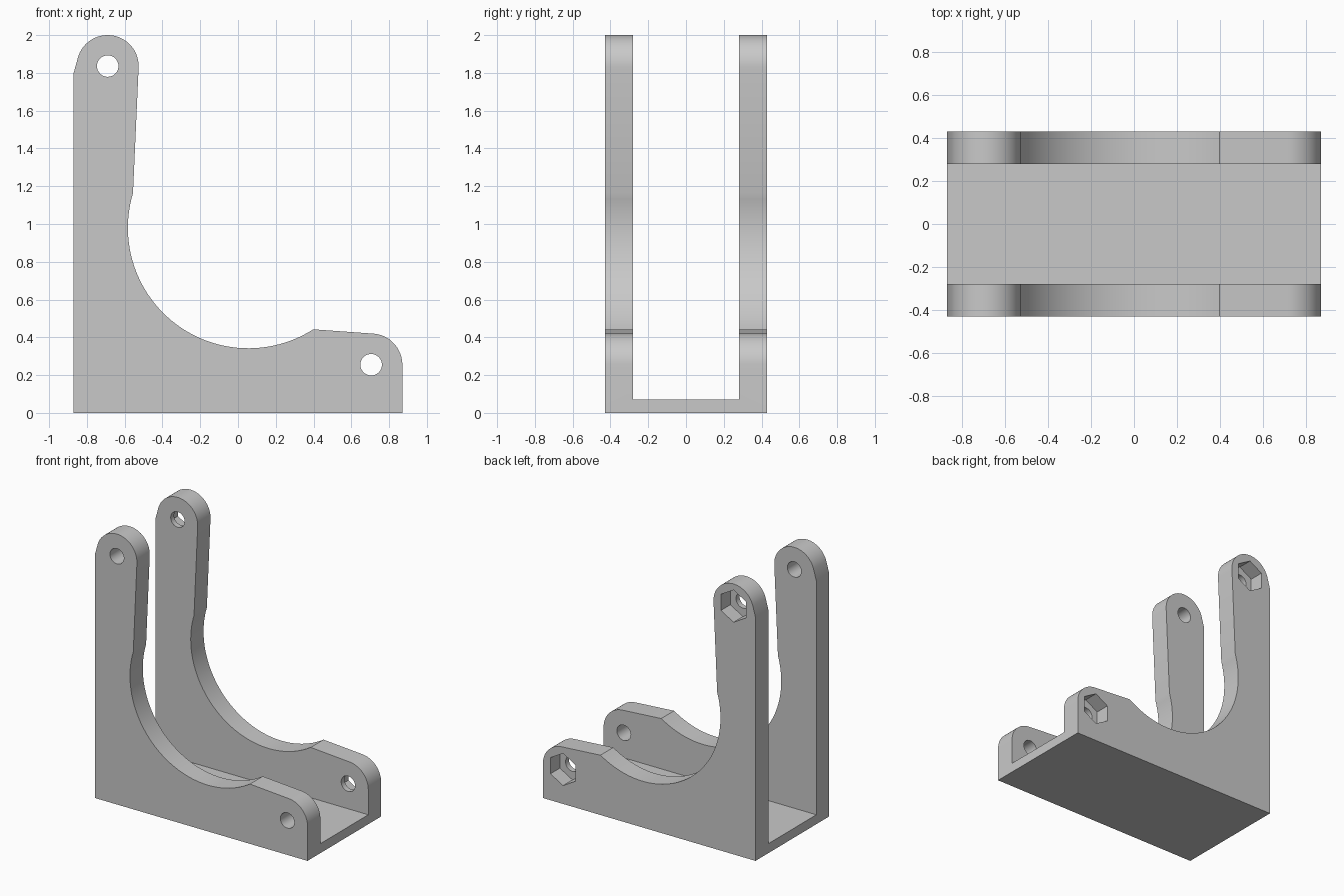
import bpy, bmesh
from math import radians, sin, cos, atan2, tau
from mathutils import Vector

cube = bpy.data.objects.get("Cube")
if cube:
    bpy.data.objects.remove(cube, do_unlink=True)

HALF_LEN, HALF_WIDTH = 0.87, 0.43
INNER, FLOOR = 0.28, 0.07
TOP_PIN = (-0.69, 1.836)
LOW_PIN = (0.705, 0.255)
PIN_R, NUT_R, NUT_DEPTH = 0.057, 0.119, 0.11

grey = bpy.data.materials.new("plain_grey")
grey.use_nodes = True
colour = (0.583, 0.583, 0.583, 1)
grey.diffuse_color = colour
grey.node_tree.nodes["Principled BSDF"].inputs["Base Color"].default_value = colour


def arc(centre, radius, start, end, steps):
    """Points on an arc in the x-z plane, angles in radians."""
    angles = [start + (end - start) * i / steps for i in range(steps + 1)]
    return [(centre[0] + radius * cos(a), centre[1] + radius * sin(a)) for a in angles]


def cutter_cylinder(name, pin, radius, sides, y0, y1):
    bpy.ops.mesh.primitive_cylinder_add(
        vertices=sides, radius=radius, depth=y1 - y0,
        location=(pin[0], (y0 + y1) / 2, pin[1]), rotation=(radians(90), 0, 0))
    bpy.context.object.name = name
    return bpy.context.object


# Side outline: tall arm, round saddle, low arm
saddle = (0.055, 0.98)
saddle_start = atan2(1.165 - saddle[1], -0.56 - saddle[0])
saddle_end = atan2(0.44 - saddle[1], 0.40 - saddle[0]) + tau
outline = [(-HALF_LEN, 0), (-HALF_LEN, 1.8)]
outline += arc(TOP_PIN, 0.164, radians(167), radians(-3), 32)
outline += arc(saddle, 0.638, saddle_start, saddle_end, 48)
outline += arc(LOW_PIN, 0.165, radians(86), 0, 18)
outline += [(HALF_LEN, 0)]

# Solid body, the outline extruded over the full width
bm = bmesh.new()
face = bm.faces.new([bm.verts.new((x, -HALF_WIDTH, z)) for x, z in outline])
ext = bmesh.ops.extrude_face_region(bm, geom=[face])
moved = [v for v in ext["geom"] if isinstance(v, bmesh.types.BMVert)]
bmesh.ops.translate(bm, verts=moved, vec=Vector((0, 2 * HALF_WIDTH, 0)))
bmesh.ops.recalc_face_normals(bm, faces=bm.faces)
mesh = bpy.data.meshes.new("channel_bracket")
bm.to_mesh(mesh)
bm.free()
bracket = bpy.data.objects.new("channel_bracket", mesh)
bpy.context.collection.objects.link(bracket)

# Channel between the two side plates
bpy.ops.mesh.primitive_cube_add(size=2, location=(0, 0, FLOOR + 1.5))
slot = bpy.context.object
slot.name = "channel_cutter"
slot.scale = (1.5, INNER, 1.5)
cutters = [slot]

# Pin holes through both plates, hexagonal nut pockets in the back plate
for label, pin in (("upper", TOP_PIN), ("lower", LOW_PIN)):
    cutters.append(cutter_cylinder(label + "_pin_cutter", pin, PIN_R, 32, -0.6, 0.6))
    cutters.append(cutter_cylinder(label + "_nut_cutter", pin, NUT_R, 6,
                                   HALF_WIDTH - NUT_DEPTH, 0.6))

for cutter in cutters:
    cutter.hide_render = True
    mod = bracket.modifiers.new(cutter.name, "BOOLEAN")
    mod.operation = "DIFFERENCE"
    mod.solver = "EXACT"
    mod.object = cutter

# Bake the cuts and remove the cutters
bpy.context.view_layer.update()
graph = bpy.context.evaluated_depsgraph_get()
cut_mesh = bpy.data.meshes.new_from_object(bracket.evaluated_get(graph))
bracket.modifiers.clear()
bracket.data = cut_mesh
for cutter in cutters:
    bpy.data.objects.remove(cutter, do_unlink=True)
cut_mesh.materials.clear()
cut_mesh.materials.append(grey)
for poly in cut_mesh.polygons:
    poly.material_index = 0

bpy.ops.object.select_all(action="DESELECT")
bracket.select_set(True)
bpy.context.view_layer.objects.active = bracket
bpy.ops.object.shade_smooth_by_angle(angle=radians(20))
